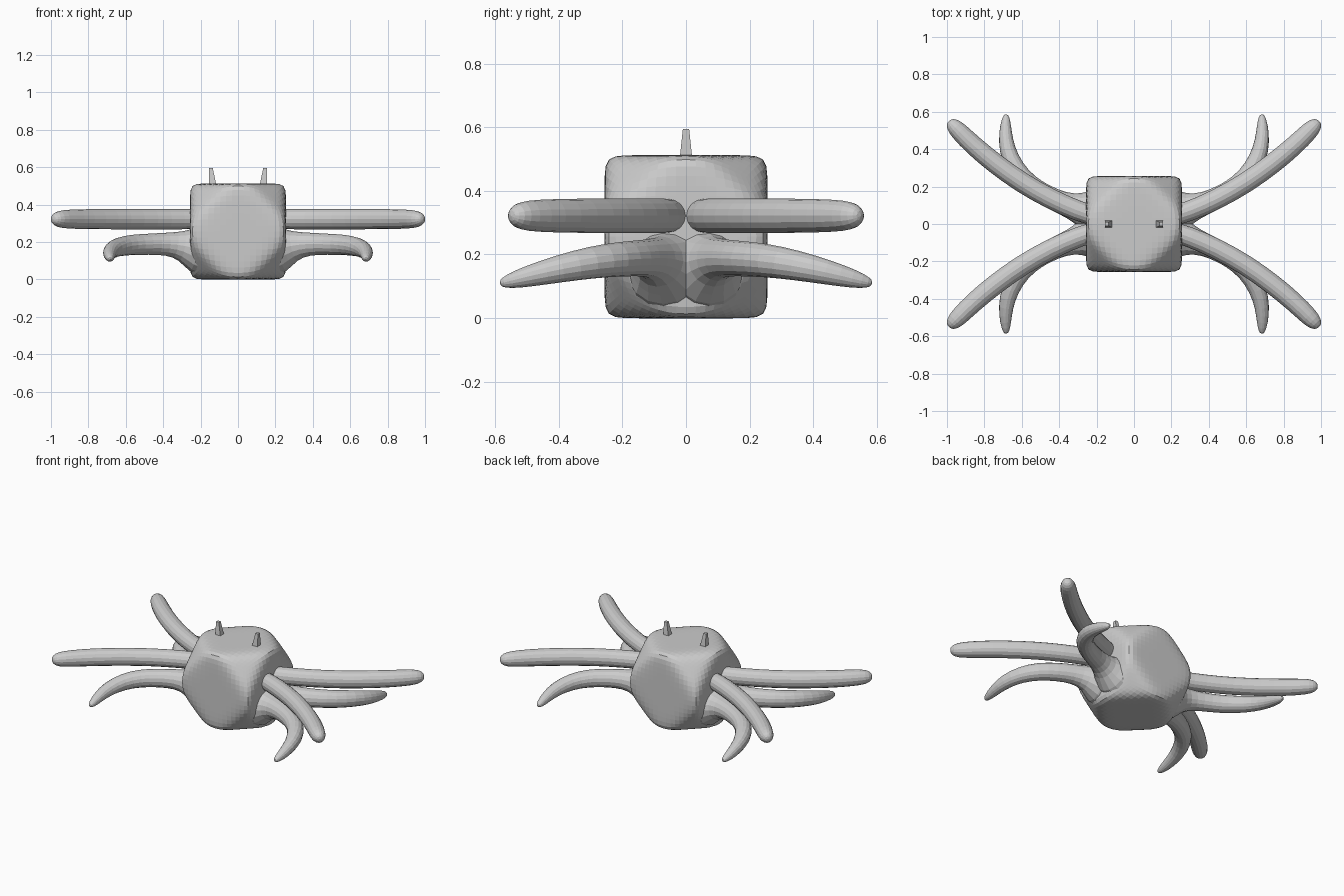
import bpy, bmesh, math
from mathutils import Vector

cube = bpy.data.objects.get("Cube")
if cube:
    bpy.data.objects.remove(cube, do_unlink=True)

grey = bpy.data.materials.new("plain grey")
grey.use_nodes = True
grey.diffuse_color = (0.6, 0.6, 0.6, 1)
grey.node_tree.nodes["Principled BSDF"].inputs["Base Color"].default_value = (0.6, 0.6, 0.6, 1)


def finish(name, bm):
    bmesh.ops.recalc_face_normals(bm, faces=bm.faces)
    mesh = bpy.data.meshes.new(name)
    bm.to_mesh(mesh)
    bm.free()
    mesh.materials.append(grey)
    ob = bpy.data.objects.new(name, mesh)
    bpy.context.scene.collection.objects.link(ob)
    return ob


def limb(name, path, sx, sy, sides=8):
    """Sweep a ring along (x, y, z, radius) points, mirrored by sx and sy."""
    bm = bmesh.new()
    pts = [Vector((p[0] * sx, p[1] * sy, p[2])) for p in path]
    rings = []
    for i, p in enumerate(pts):
        t = (pts[min(i + 1, len(pts) - 1)] - pts[max(i - 1, 0)]).normalized()
        side = t.cross(Vector((0, 0, 1))).normalized()
        up = side.cross(t)
        ring = []
        for k in range(sides):
            a = math.tau * k / sides
            ring.append(bm.verts.new(p + (side * math.cos(a) + up * math.sin(a)) * path[i][3]))
        rings.append(ring)
    for a, b in zip(rings, rings[1:]):
        for k in range(sides):
            n = (k + 1) % sides
            bm.faces.new((a[k], a[n], b[n], b[k]))
    bm.faces.new(rings[0])
    bm.faces.new(rings[-1])
    ob = finish(name, bm)
    ob.modifiers.new("round", "SUBSURF").levels = 1
    ob.modifiers["round"].render_levels = 1
    return ob


# Body: a soft box whose eight corners are cut off diagonally
HALF, CORNER, POWER = 0.257, 0.325, 16
bm = bmesh.new()
bmesh.ops.create_cube(bm, size=2)
bmesh.ops.subdivide_edges(bm, edges=bm.edges[:], cuts=15, use_grid_fill=True)
for v in bm.verts:
    d = v.co.normalized()
    planes = [abs(c) / HALF for c in d]
    for sx in (-1, 1):
        for sy in (-1, 1):
            planes.append(abs(d.x * sx + d.y * sy + d.z) / math.sqrt(3) / CORNER)
    v.co = d / sum(p ** POWER for p in planes) ** (1 / POWER)
    v.co.z += 0.256
finish("body", bm)

# Two pairs of level arms above, two pairs of drooping legs below
ARM = [(0.17, 0.03, 0.322, 0.06), (0.3, 0.068, 0.322, 0.06), (0.45, 0.135, 0.322, 0.06),
       (0.6, 0.22, 0.322, 0.06), (0.74, 0.32, 0.322, 0.06), (0.86, 0.42, 0.322, 0.058),
       (0.94, 0.5, 0.322, 0.054), (0.975, 0.535, 0.322, 0.042), (0.99, 0.552, 0.322, 0.016)]
LEG = [(0.17, 0.06, 0.155, 0.17), (0.24, 0.07, 0.16, 0.135), (0.3, 0.085, 0.18, 0.085),
       (0.38, 0.11, 0.19, 0.066), (0.48, 0.155, 0.188, 0.062), (0.57, 0.215, 0.185, 0.06),
       (0.64, 0.3, 0.175, 0.056), (0.68, 0.4, 0.155, 0.048), (0.688, 0.49, 0.133, 0.038),
       (0.685, 0.56, 0.115, 0.026), (0.683, 0.588, 0.108, 0.01)]
for sx, lr in ((1, "left"), (-1, "right")):
    for sy, fb in ((-1, "front"), (1, "back")):
        limb(f"{fb}_{lr}_arm", ARM, sx, sy)
        limb(f"{fb}_{lr}_leg", LEG, sx, sy)

    # Small square horn, upright on its outer side
    bm = bmesh.new()
    bmesh.ops.create_cube(bm, size=1)
    for v in bm.verts:
        top = v.co.z > 0
        width = 0.02 if top else 0.042
        v.co = Vector((sx * (0.155 - width * (0.5 - v.co.x)), v.co.y * width, 0.595 if top else 0.49))
    finish(f"{lr}_horn", bm)
